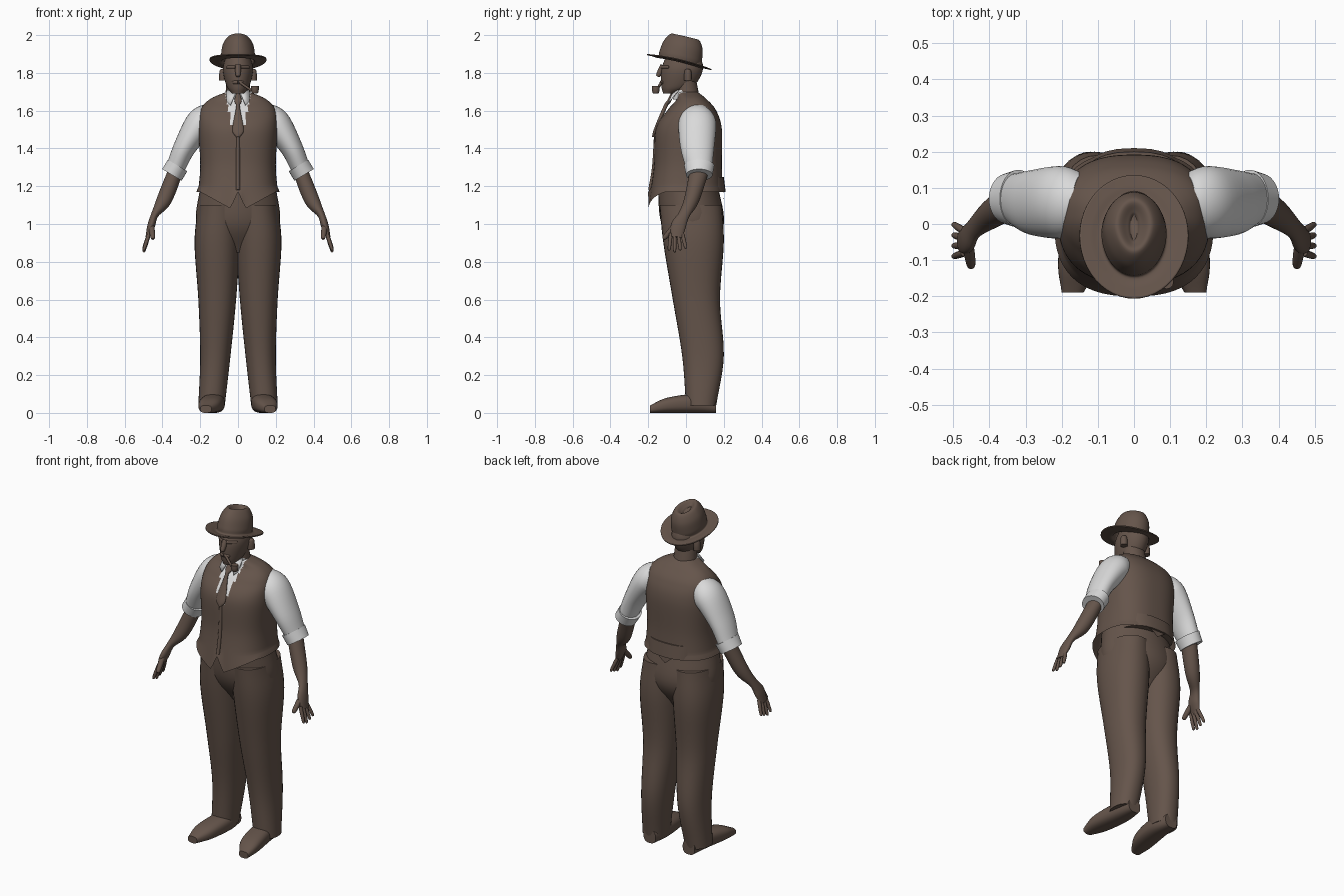
import bpy
import bmesh
from math import sin, cos, tau, copysign, radians
from mathutils import Vector, Matrix

default_cube = bpy.data.objects.get("Cube")
if default_cube:
    bpy.data.objects.remove(default_cube, do_unlink=True)

AXIS_X, AXIS_Y, AXIS_Z = Matrix.Identity(3)


def make_material(name, red, green, blue):
    colour = (red, green, blue, 1)
    material = bpy.data.materials.new(name)
    material.use_nodes = True
    material.diffuse_color = colour
    shader = material.node_tree.nodes["Principled BSDF"]
    shader.inputs["Base Color"].default_value = colour
    shader.inputs["Roughness"].default_value = .8
    return material


brown = make_material("warm brown", red=.13, green=.09, blue=.07)
white = make_material("shirt white", red=.7, green=.7, blue=.7)


def section(z, half, front, back, x=0):
    """Level cross-section, described by its half width, front and back."""
    return Vector((x, (front + back) / 2, z, half, (back - front) / 2))


def bead(at, wide, deep):
    """Cross-section of a tube, square to the path of the tube."""
    return Vector((*at, wide, deep))


def spline(rings, steps):
    """Catmull-Rom interpolation through the cross-sections."""
    first = rings[0] * 2 - rings[1]
    last = rings[-1] * 2 - rings[-2]
    points = [first, *rings, last]
    result = []
    for a, b, c, d in zip(points, points[1:], points[2:], points[3:]):
        for step in range(steps):
            t = step / steps
            into, out = (c - a) / 2, (d - b) / 2
            ease = t * t * (3 - 2 * t)
            result.append(b.lerp(c, ease) + into * (t * (1 - t) ** 2)
                          - out * (t * t * (1 - t)))
    return result + [rings[-1]]


def rounded(value, power):
    return copysign(abs(value) ** (2 / power), value)


def loft(name, rings, material=brown, side=AXIS_X, axis=None, power=2, sides=32,
         steps=6, open_start=False, mirror=False, shape=None, thickness=0):
    """Skin a smooth surface over cross-sections."""
    rows = spline(rings, steps)
    bm = bmesh.new()
    grid = []
    for i, row in enumerate(rows):
        before, after = rows[max(i - 1, 0)], rows[min(i + 1, len(rows) - 1)]
        centre, wide, deep = row.xyz, row[3], row[4]
        tangent = axis or (after.xyz - before.xyz).normalized()
        across = (side - tangent * side.dot(tangent)).normalized()
        over = tangent.cross(across)
        loop = []
        for j in range(sides):
            angle = tau * j / sides
            point = (centre + across * wide * rounded(sin(angle), power)
                     - over * deep * rounded(cos(angle), power))
            loop.append(bm.verts.new(shape(point) if shape else point))
        grid.append(loop)
    for low, high in zip(grid, grid[1:]):
        for j in range(sides):
            bm.faces.new((low[j - 1], low[j], high[j], high[j - 1]))
    if not open_start:
        bm.faces.new(grid[0])
    bm.faces.new(grid[-1])
    return finish(name, bm, material, mirror, thickness)


def body(name, rings, **options):
    """Loft with level cross-sections."""
    return loft(name, rings, axis=AXIS_Z, **options)


def limb(name, start, end, radius, **options):
    """Slightly tapering rod with a rounded end."""
    start, end = Vector(start), Vector(end)
    rings = []
    for along, scale in ((0, 1), (.5, 1), (.9, .8), (1, .4)):
        size = radius * scale
        rings.append(bead(start.lerp(end, along), wide=size, deep=size))
    loft(name, rings, sides=12, **options)


def finish(name, bm, material, mirror=False, thickness=0):
    bmesh.ops.recalc_face_normals(bm, faces=bm.faces[:])
    mesh = bpy.data.meshes.new(name)
    bm.to_mesh(mesh)
    bm.free()
    mesh.materials.append(material)
    obj = bpy.data.objects.new(name, mesh)
    bpy.context.collection.objects.link(obj)
    bpy.ops.object.select_all(action='DESELECT')
    obj.select_set(True)
    bpy.context.view_layer.objects.active = obj
    bpy.ops.object.shade_smooth_by_angle(angle=radians(50))
    if thickness:
        obj.modifiers.new("Thickness", 'SOLIDIFY').thickness = thickness
    if mirror:
        obj.modifiers.new("Mirror", 'MIRROR')
    return obj


# Vest: the hem has two points in front and a small one at the back
def vest_hem(point):
    if point.z < 1.2:
        middle = max(0, 1 - abs(point.x) / .05)
        outer = min(1, abs(point.x) / .2)
        hem = 1.17 - .04 * middle
        if point.y < 0:
            hem = 1.06 + .11 * max(middle, outer)
        point.z = hem + (point.z - 1.1) * (1.2 - hem) / .1
    return point


vest = body("vest", [
    section(z=1.1, half=.22, front=-.2, back=.2),
    section(z=1.3, half=.2, front=-.17, back=.19),
    section(z=1.5, half=.21, front=-.16, back=.19),
    section(z=1.6, half=.2, front=-.1, back=.16),
    section(z=1.66, half=.15, front=-.05, back=.11),
    section(z=1.7, half=.06, front=-.05, back=.06),
], power=2.5, sides=96, steps=12, open_start=True, shape=vest_hem)

# Shirt front showing in the neck opening of the vest
vest.data.materials.append(white)
for face in vest.data.polygons:
    centre = face.center
    height = centre.z - 1.46
    if centre.y < 0 and abs(centre.x) < min(.7 * height, .02 + .2 * height):
        face.material_index = 1

loft("vest_placket", [
    bead(at=(0, -.16, 1.46), wide=.01, deep=.01),
    bead(at=(0, -.17, 1.3), wide=.01, deep=.01),
    bead(at=(0, -.19, 1.18), wide=.01, deep=.01)])
body("vest_back_strap", [
    section(z=1.17, half=.17, front=-.1, back=.21),
    section(z=1.25, half=.17, front=-.1, back=.2)], power=2.5)

# Collar and tie
body("collar", [
    section(z=1.66, half=.07, front=-.07, back=.08),
    section(z=1.71, half=.06, front=-.07, back=.06)], material=white)
bm = bmesh.new()
corners = (.01, -.07, 1.7), (.06, -.04, 1.71), (.06, -.09, 1.65), (.04, -.1, 1.63)
bm.faces.new([bm.verts.new(corner) for corner in corners])
finish("collar_wings", bm, white, mirror=True, thickness=.005)
loft("tie", [
    bead(at=(0, -.07, 1.69), wide=.01, deep=.01),
    bead(at=(0, -.09, 1.65), wide=.02, deep=.01),
    bead(at=(0, -.11, 1.62), wide=.01, deep=.01),
    bead(at=(0, -.16, 1.5), wide=.03, deep=.01),
    bead(at=(0, -.17, 1.46), wide=.01, deep=.01)])

# Trousers
body("trouser_seat", [
    section(z=.85, half=.12, front=-.04, back=.12),
    section(z=1, half=.22, front=-.13, back=.2),
    section(z=1.2, half=.2, front=-.15, back=.17)])
body("trouser_legs", [
    section(x=.14, z=.04, half=.07, front=0, back=.16),
    section(x=.12, z=.3, half=.08, front=-.02, back=.2),
    section(x=.11, z=.6, half=.1, front=-.07, back=.18),
    section(x=.11, z=.9, half=.12, front=-.12, back=.2),
    section(x=.1, z=1.1, half=.11, front=-.14, back=.19),
], power=2.2, mirror=True)

# Shoes with flat soles
loft("shoes", [
    bead(at=(.13, .16, .04), wide=.04, deep=.04),
    bead(at=(.13, .05, .05), wide=.06, deep=.05),
    bead(at=(.15, -.1, .04), wide=.06, deep=.04),
    bead(at=(.17, -.19, .02), wide=.03, deep=.02),
], axis=-AXIS_Y, power=2.6, mirror=True)

# Sleeves with rolled cuffs
loft("sleeves", [
    bead(at=(.14, .06, 1.56), wide=.08, deep=.08),
    bead(at=(.2, .06, 1.53), wide=.1, deep=.08),
    bead(at=(.28, .06, 1.41), wide=.09, deep=.06),
    bead(at=(.33, .07, 1.3), wide=.07, deep=.05),
], material=white, side=AXIS_Y, mirror=True)
loft("rolled_cuffs", [
    bead(at=(.32, .07, 1.31), wide=.08, deep=.06),
    bead(at=(.35, .07, 1.26), wide=.07, deep=.06),
], material=white, side=AXIS_Y, mirror=True)

# Forearms running into the palms
loft("forearms", [
    bead(at=(.33, .07, 1.28), wide=.05, deep=.04),
    bead(at=(.39, .03, 1.13), wide=.04, deep=.04),
    bead(at=(.44, -.01, 1.05), wide=.03, deep=.02),
    bead(at=(.46, -.04, .99), wide=.04, deep=.02),
    bead(at=(.48, -.05, .93), wide=.03, deep=.01),
], side=AXIS_Y, mirror=True)
for i, finger in enumerate(("index", "middle", "ring", "little")):
    knuckle = (.47, .02 * i - .08, .95)
    tip = (.5, .03 * i - .09, .85 + .01 * abs(i - 1))
    limb(finger + "_fingers", knuckle, tip, radius=.01, side=AXIS_Y, mirror=True)
limb("thumbs", (.46, -.05, 1), (.45, -.12, .92), radius=.015, mirror=True)

# Neck, head and face
body("neck", [
    section(z=1.63, half=.07, front=-.05, back=.08),
    section(z=1.78, half=.06, front=-.06, back=.05)])
body("head", [
    section(z=1.69, half=.03, front=-.12, back=-.06),
    section(z=1.73, half=.06, front=-.13, back=.04),
    section(z=1.82, half=.08, front=-.13, back=.09),
    section(z=1.9, half=.06, front=-.1, back=.07)])
limb("nose", (0, -.12, 1.84), (0, -.15, 1.78), radius=.015)
limb("brows", (.01, -.125, 1.83), (.06, -.09, 1.83), radius=.01, mirror=True)
limb("lips", (0, -.13, 1.75), (.03, -.12, 1.75), radius=.01, side=AXIS_Z, mirror=True)
limb("ears", (.08, .01, 1.76), (.08, .01, 1.82), radius=.02, mirror=True)

# Pipe
limb("pipe_stem", (.01, -.13, 1.75), (.08, -.16, 1.7), radius=.007)
limb("pipe_bowl", (.09, -.16, 1.73), (.09, -.16, 1.69), radius=.02)


# Hat: pinched crown, brim curling up at the sides, tilted backwards
def hat_shape(point):
    pinch = min(0, point.y) * max(0, point.z) / .07
    point.x *= 1 + pinch
    point.z += .6 * point.x ** 2
    return Matrix.Rotation(-.23, 3, 'X') @ point + Vector((0, -.035, 1.86))


hat_profile = ((.15, 0), (.12, 0), (.09, 0), (.09, .03), (.08, .09),
               (.05, .135), (.02, .12), (.01, .11))
body("hat", [section(z=height, half=radius, front=-radius - .025, back=radius + .025)
             for radius, height in hat_profile],
     sides=48, open_start=True, shape=hat_shape, thickness=.006)
